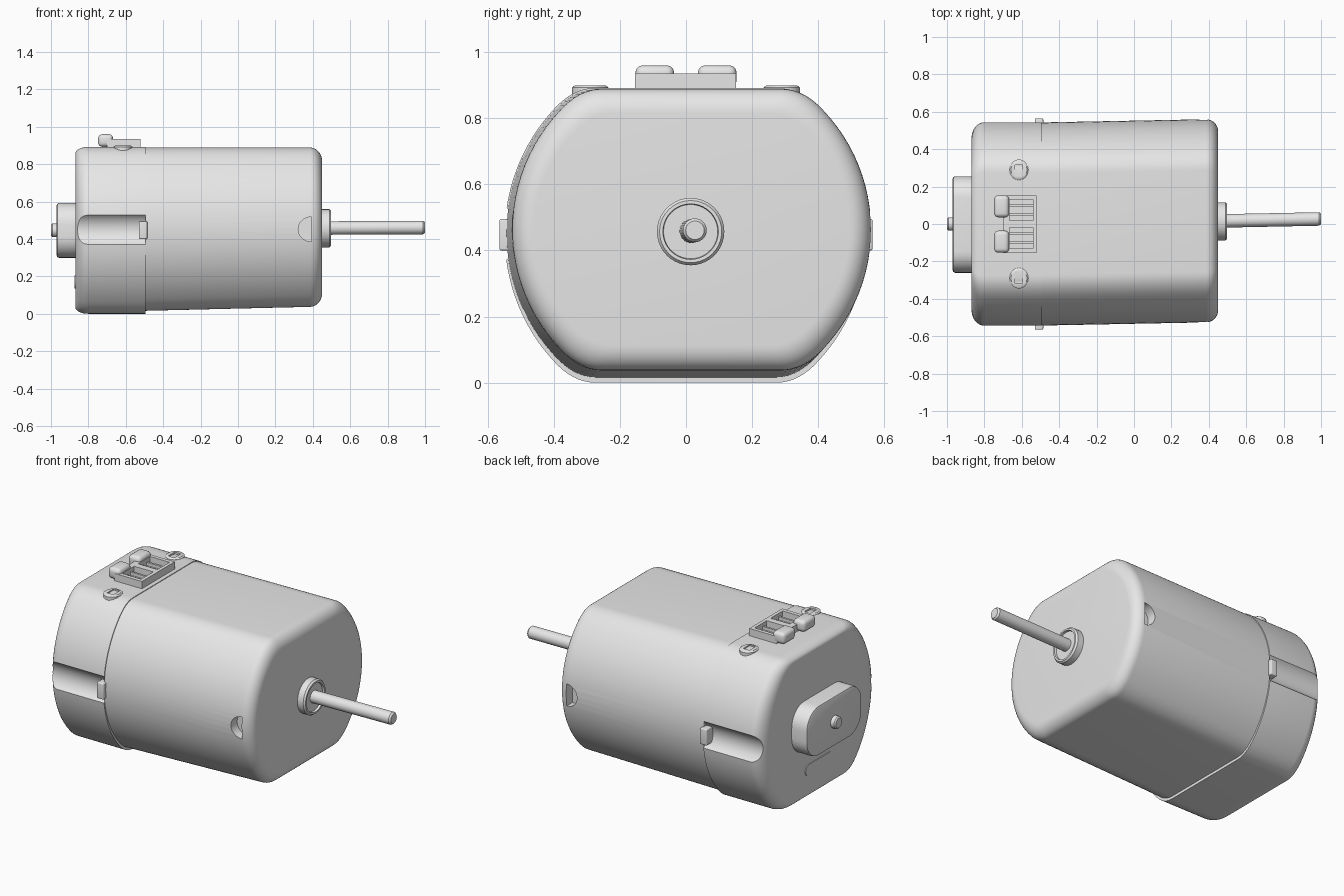
import bpy, bmesh, math
from mathutils import Vector

if "Cube" in bpy.data.objects:
    bpy.data.objects.remove(bpy.data.objects["Cube"])

grey = bpy.data.materials.new("plain_grey")
grey.diffuse_color = (0.8, 0.8, 0.8, 1)
grey.use_nodes = True
grey.node_tree.nodes["Principled BSDF"].inputs["Base Color"].default_value = grey.diffuse_color


def finish(ob, angle=38):
    ob.data.materials.clear()
    ob.data.materials.append(grey)
    bpy.ops.object.select_all(action='DESELECT')
    ob.select_set(True)
    bpy.context.view_layer.objects.active = ob
    bpy.ops.object.shade_smooth_by_angle(angle=math.radians(angle))
    return ob


def loft(name, rings, smooth=True):
    """Closed skin through rings of equal length, capped at both ends."""
    bm = bmesh.new()
    vs = [[bm.verts.new(p) for p in r] for r in rings]
    n = len(vs[0])
    for a, b in zip(vs, vs[1:]):
        for i in range(n):
            bm.faces.new((a[i], a[(i + 1) % n], b[(i + 1) % n], b[i]))
    bm.faces.new(vs[0])
    bm.faces.new(vs[-1])
    bmesh.ops.recalc_face_normals(bm, faces=bm.faces)
    me = bpy.data.meshes.new(name)
    bm.to_mesh(me)
    bm.free()
    ob = bpy.data.objects.new(name, me)
    bpy.context.collection.objects.link(ob)
    return finish(ob) if smooth else ob


def apply_mod(ob, kind, **kw):
    m = ob.modifiers.new("m", kind)
    for k, v in kw.items():
        setattr(m, k, v)
    bpy.context.view_layer.objects.active = ob
    bpy.ops.object.modifier_apply(modifier=m.name)


def cut(ob, cutter):
    apply_mod(ob, 'BOOLEAN', operation='DIFFERENCE', object=cutter, solver='EXACT')
    bpy.data.objects.remove(cutter)


def box(name, x0, x1, y0, y1, z0, z1, bevel=0.0):
    ob = loft(name, [[(x, y0, z0), (x, y1, z0), (x, y1, z1), (x, y0, z1)] for x in (x0, x1)], False)
    if bevel:
        apply_mod(ob, 'BEVEL', width=bevel, segments=4)
    return finish(ob)


def circle(x, y, z, r, n=40):
    return [(x, y + r * math.cos(2 * math.pi * i / n), z + r * math.sin(2 * math.pi * i / n)) for i in range(n)]


def turned(name, y, z, prof):
    """Turned part along x from (x, radius) pairs."""
    return loft(name, [circle(x, y, z, r) for x, r in prof])


def rounded(x, y, z, hw, hh, r, n=8):
    pts = []
    for k, (sy, sz) in enumerate(((1, 1), (-1, 1), (-1, -1), (1, -1))):
        for i in range(n + 1):
            a = math.pi / 2 * (k + i / n)
            pts.append((x, y + sy * (hw - r) + r * math.cos(a), z + sz * (hh - r) + r * math.sin(a)))
    return pts


# motor outline: bowed sides, flat top and bottom, soft corners
def quarter():
    R, cy = 0.541, 0.02
    a = math.asin(0.375 / R)
    pts = [(cy + R * math.cos(a * i / 12), R * math.sin(a * i / 12)) for i in range(13)]
    p0, p1, p2 = Vector(pts[-1]), Vector((0.35, 0.44)), Vector((0.28, 0.44))
    for i in range(1, 9):
        t = i / 8
        pts.append(tuple((1 - t) ** 2 * p0 + 2 * t * (1 - t) * p1 + t * t * p2))
    return pts


Q = quarter()
OUTLINE = (Q + [(-y, z) for y, z in reversed(Q)]
           + [(-y, -z) for y, z in Q[1:]] + [(y, -z) for y, z in reversed(Q[1:])])


def section(x, dy, cz, hw, hh):
    return [(x, dy + y * hw / 0.561, cz + z * hh / 0.44) for y, z in OUTLINE]


def rounding(n=8):
    return [(math.sin(math.pi / 2 * i / n), 1 - math.cos(math.pi / 2 * i / n)) for i in range(n + 1)]


# steel can with rounded front end
can = [section(-0.495, 0, 0.452, 0.543, 0.436)]
for s, c in rounding():
    can.append(section(0.385 + 0.065 * s, 0.017, 0.463, 0.543 - 0.065 * c, 0.426 - 0.075 * c))
can = loft("motor_can", can, False)
for s in (-1, 1):
    half = [(0.392 - 0.07 * math.sin(math.pi * i / 20), 0.452 + 0.066 * math.cos(math.pi * i / 20)) for i in range(21)]
    cut(can, loft("hole_cutter", [[(x, 0.017 + s * d, z) for x, z in half] for d in (0.485, 0.65)], False))
finish(can)

# rear end cap with a round groove down each side
cap = [section(-0.495, 0, 0.446, 0.549, 0.446)]
for s, c in rounding():
    cap.append(section(-0.80 - 0.07 * s, 0, 0.446, 0.549 - 0.10 * c, 0.446 - 0.035 * c))
cap = loft("end_cap", cap, False)
for s in (-1, 1):
    cut(cap, loft("groove_cutter", [circle(x, s * 0.605, 0.45, 0.1) for x in (-1.0, -0.45)], False))
finish(cap)

# crimp tabs that hold the cap
for s, side in ((-1, "front"), (1, "back")):
    y = sorted((s * 0.50, s * 0.565))
    box(f"crimp_tab_{side}", -0.53, -0.485, y[0], y[1], 0.40, 0.495, 0.006)

# front bushing with recessed face, and output shaft
turned("front_bushing", 0.014, 0.457,
       [(0.44, 0.102), (0.488, 0.102), (0.498, 0.094), (0.498, 0.084), (0.485, 0.082)])
tilt = [(0.4, 0.036), (0.99, 0.036), (1.0, 0.028)]
loft("output_shaft", [circle(x, 0.015 + 0.02 * (x - 0.4), 0.458 + 0.005 * (x - 0.4), r, 28) for x, r in tilt])

# rear bearing boss and shaft stub
loft("rear_boss", [rounded(x, -0.003, 0.446, 0.258 - i, 0.147 - i, 0.115 - i)
                   for x, i in ((-0.84, 0), (-0.955, 0), (-0.966, 0.004), (-0.97, 0.014))])
turned("rear_shaft_stub", 0.0, 0.446, [(-0.95, 0.036), (-0.993, 0.036), (-1.0, 0.029)])

# shallow rounded plate low on the rear face
loft("rear_vent_plate", [rounded(x, 0, 0.17, 0.13, 0.035, 0.034) for x in (-0.86, -0.874)])

# terminal block: frame, two windows with ribs, two rounded grips
frame = box("terminal_frame", -0.70, -0.52, -0.155, 0.152, 0.87, 0.935)
for y0, y1 in ((-0.132, -0.02), (0.018, 0.13)):
    cut(frame, box("window_cutter", -0.665, -0.54, y0, y1, 0.897, 1.0))
finish(frame)
for s, side in ((-1, "front"), (1, "back")):
    for k in (0.05, 0.10):
        box(f"terminal_rib_{side}", -0.67, -0.535, s * k - 0.006, s * k + 0.006, 0.89, 0.915)
    y = sorted((s * 0.036, s * 0.153))
    box(f"terminal_grip_{side}", -0.748, -0.668, y[0], y[1], 0.893, 0.96, 0.022)

# small raised clips either side of the terminals
for s, side in ((-1, "front"), (1, "back")):
    def oval(z, k, s=s):
        return [(-0.615 + (0.05 * k) * math.cos(a), s * 0.29 + (0.055 * k) * math.sin(a), z)
                for a in (2 * math.pi * i / 32 for i in range(32))]
    clip = loft(f"cap_clip_{side}", [oval(0.86, 1), oval(0.893, 1), oval(0.899, 0.85)], False)
    cut(clip, box("clip_cutter", -0.635, -0.595, s * 0.285 - 0.03, s * 0.285 + 0.03, 0.888, 1.0))
    finish(clip)
